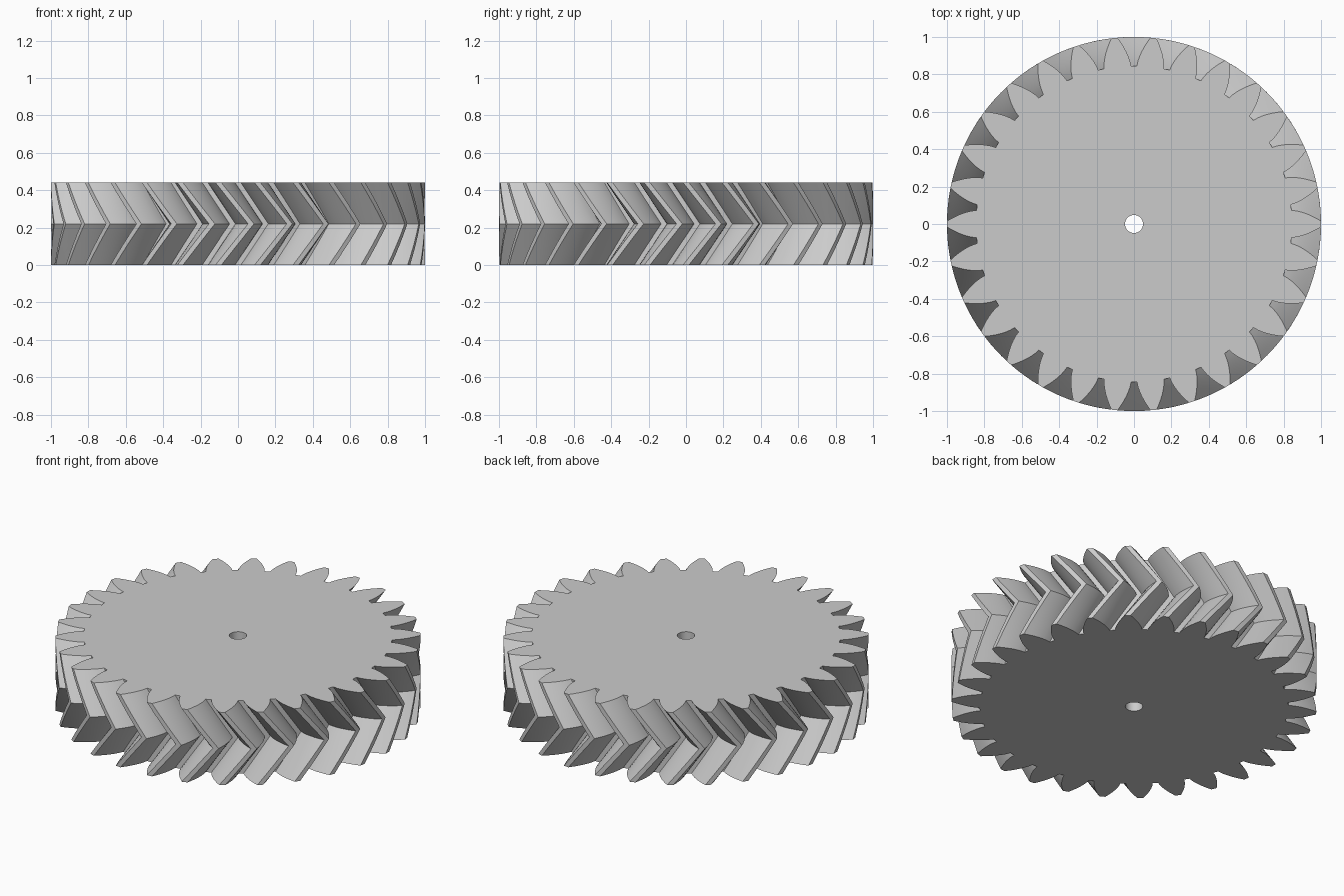
import bpy, bmesh
from math import acos, cos, sin, tan, pi, radians

cube = bpy.data.objects.get("Cube")
if cube:
    bpy.data.objects.remove(cube, do_unlink=True)

TEETH = 30
HEIGHT = 0.44
TIP_R, PITCH_R, ROOT_R, BORE_R = 1.0, 0.9375, 0.845, 0.048
PRESSURE = radians(26)
TWIST = radians(10)      # turn from each face to the middle
SLICES = 8               # even, so that one level is the chevron ridge
FLANK = 7                # points along one tooth flank
STEP = 2 * pi / TEETH


def involute(a):
    return tan(a) - a


def half_tooth(r):
    """Half of the tooth's angular width at radius r."""
    base = PITCH_R * cos(PRESSURE)
    return STEP / 4 + involute(PRESSURE) - involute(acos(base / r))


# Tooth outline as (radius, angle), from one root over the tip to the other
radii = [ROOT_R + (TIP_R - ROOT_R) * i / (FLANK - 1) for i in range(FLANK)]
tooth = [(r, -half_tooth(r)) for r in radii]
tooth += [(r, -a) for r, a in reversed(tooth)]
P = len(tooth)

bm = bmesh.new()


def vert(r, a, z):
    return bm.verts.new((r * cos(a), r * sin(a), z))


def skin(lower, upper):
    """Wall of quads between two closed loops."""
    n = len(lower)
    for i in range(n):
        j = (i + 1) % n
        bm.faces.new((lower[i], lower[j], upper[j], upper[i]))


# Herringbone toothed wall
levels = []
for s in range(SLICES + 1):
    t = s / SLICES
    turn = TWIST * (1 - abs(2 * t - 1))
    levels.append([vert(r, a + k * STEP + turn, HEIGHT * t)
                   for k in range(TEETH) for r, a in tooth])
for low, high in zip(levels, levels[1:]):
    skin(low, high)

# Bore wall, with two points per tooth
bores = [[vert(BORE_R, (i - 0.5) * STEP / 2, z) for i in range(2 * TEETH)]
         for z in (0, HEIGHT)]
skin(*bores)

# Flat end faces: tooth, web under the tooth, web under the gap
for rim, bore in ((levels[0], bores[0]), (levels[-1], bores[1])):
    for k in range(TEETH):
        first, last = k * P, k * P + P - 1
        after = (last + 1) % len(rim)
        b0, b1, b2 = (bore[(2 * k + i) % len(bore)] for i in range(3))
        bm.faces.new(rim[first:last + 1])
        bm.faces.new((rim[first], rim[last], b1, b0))
        bm.faces.new((rim[last], rim[after], b2, b1))

bmesh.ops.recalc_face_normals(bm, faces=bm.faces)
mesh = bpy.data.meshes.new("herringbone_gear")
bm.to_mesh(mesh)
bm.free()
gear = bpy.data.objects.new("herringbone_gear", mesh)
bpy.context.collection.objects.link(gear)

# Plain grey finish
grey = bpy.data.materials.new("light_grey")
grey.use_nodes = True
colour = (0.6, 0.6, 0.6, 1)
grey.diffuse_color = colour
grey.node_tree.nodes["Principled BSDF"].inputs["Base Color"].default_value = colour
mesh.materials.append(grey)

bpy.ops.object.select_all(action='DESELECT')
gear.select_set(True)
bpy.context.view_layer.objects.active = gear
bpy.ops.object.shade_smooth_by_angle(angle=radians(30))
